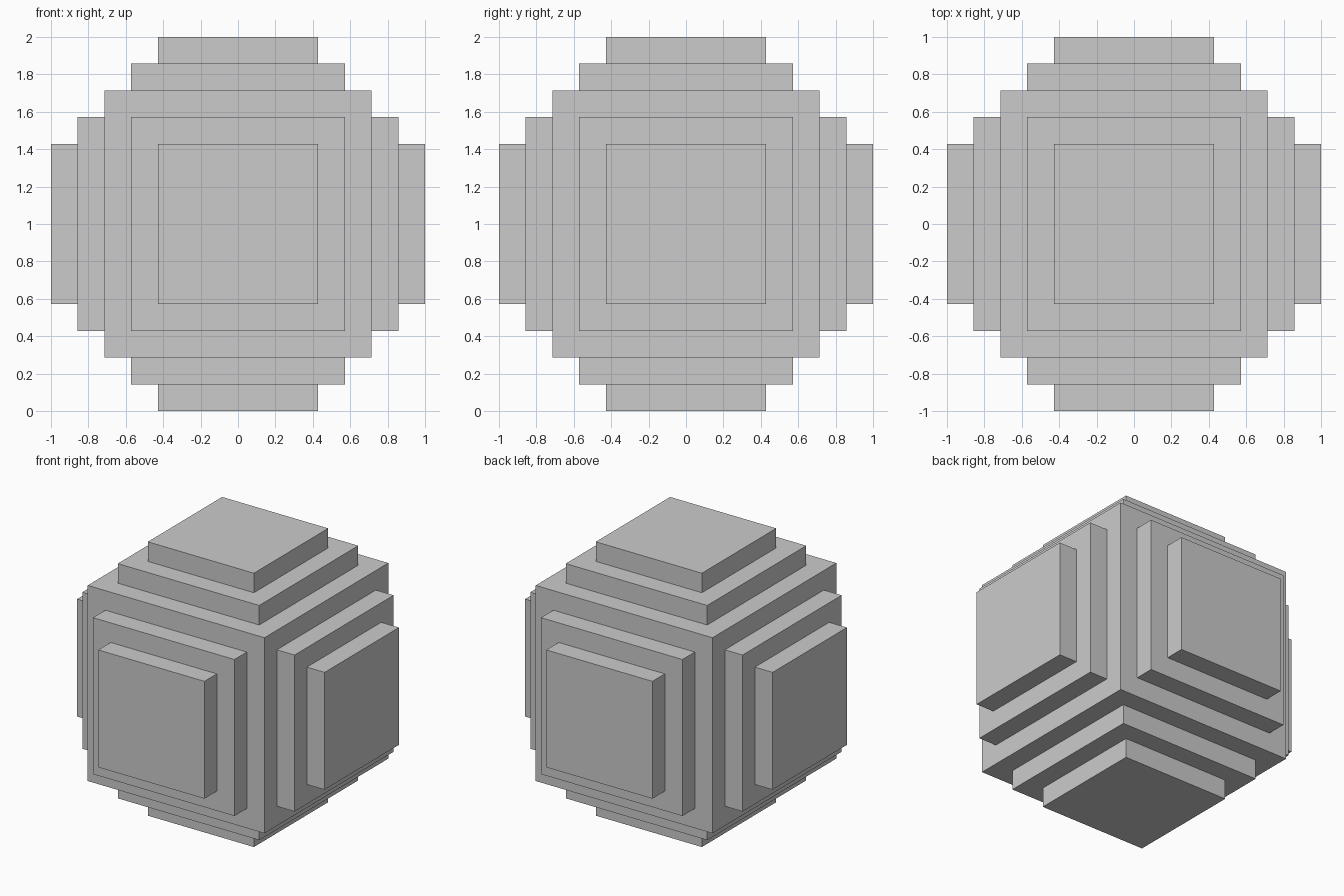
import bpy
import bmesh
from mathutils import Matrix

if "Cube" in bpy.data.objects:
    bpy.data.objects.remove(bpy.data.objects["Cube"])

STEP = 1 / 7      # every ledge and riser is one seventh of a unit
CORE = 10 * STEP  # edge length of the central cube

# Central cube
bm = bmesh.new()
bmesh.ops.create_cube(bm, size=CORE, matrix=Matrix.Translation((0, 0, 1)))
bm.normal_update()

# Two stepped square tiers on each of the six sides
tops = [(face, face.normal.copy()) for face in bm.faces]
for tier in range(2):
    raised = []
    for face, normal in tops:
        bmesh.ops.inset_individual(bm, faces=[face], thickness=STEP, use_even_offset=True)
        top = bmesh.ops.extrude_discrete_faces(bm, faces=[face])["faces"][0]
        bmesh.ops.translate(bm, verts=top.verts[:], vec=normal * STEP)
        bm.normal_update()
        raised.append((top, normal))
    tops = raised

bmesh.ops.recalc_face_normals(bm, faces=bm.faces[:])
mesh = bpy.data.meshes.new("stepped_cube")
bm.to_mesh(mesh)
bm.free()
bpy.context.collection.objects.link(bpy.data.objects.new("stepped_cube", mesh))
